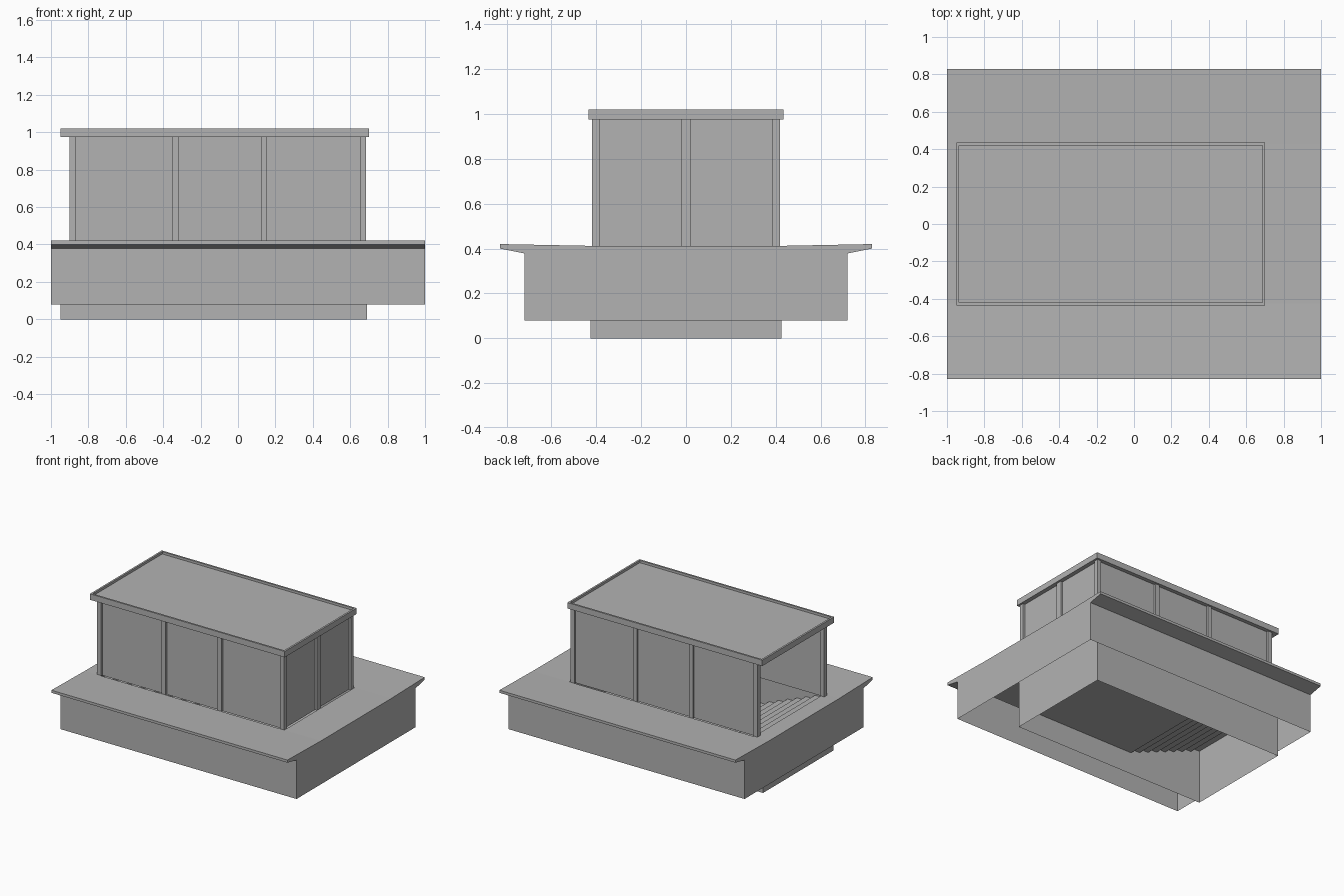
import bpy, bmesh

cube = bpy.data.objects.get("Cube")
if cube:
    bpy.data.objects.remove(cube)

grey = bpy.data.materials.new("plain_grey")
grey.use_nodes = True
grey.diffuse_color = (0.45, 0.45, 0.45, 1)
grey.node_tree.nodes["Principled BSDF"].inputs["Base Color"].default_value = (0.45, 0.45, 0.45, 1)


def finish(name, bm, fix=True):
    bmesh.ops.remove_doubles(bm, verts=bm.verts, dist=0.0005)
    if fix:
        bmesh.ops.recalc_face_normals(bm, faces=bm.faces)
    mesh = bpy.data.meshes.new(name)
    bm.to_mesh(mesh)
    bm.free()
    mesh.materials.append(grey)
    obj = bpy.data.objects.new(name, mesh)
    bpy.context.collection.objects.link(obj)
    return obj


def face(bm, points):
    return bm.faces.new([bm.verts.new(p) for p in points])


def box(name, x0, x1, y0, y1, z0, z1):
    bm = bmesh.new()
    bmesh.ops.create_cube(bm, size=1)
    for v in bm.verts:
        v.co = (x1 if v.co.x > 0 else x0, y1 if v.co.y > 0 else y0, z1 if v.co.z > 0 else z0)
    return finish(name, bm)


def strip(bm, profile, x0, x1):
    """Sweep an open (y, z) profile along x."""
    for (ya, za), (yb, zb) in zip(profile, profile[1:]):
        face(bm, [(x0, ya, za), (x1, ya, za), (x1, yb, zb), (x0, yb, zb)])


# Main dimensions
X0, X1, W = -0.95, 0.69, 0.425        # stair well
EDGE, DIP, FLOOR = 0.42, 0.412, 0.17  # deck edge, deck centre, lower landing
TOP = 0.98                            # underside of roof

# Pavement deck with a stair opening, sloped soffits and an open-bottomed skirt
bm = bmesh.new()
xs, ys = [-1, X0, X1, 1], [-0.83, -W, W, 0.83]
height = lambda y: EDGE if abs(y) > 0.5 else DIP
for i in range(3):
    for j in range(3):
        if (i, j) != (1, 1):
            corners = [(xs[i], ys[j]), (xs[i + 1], ys[j]), (xs[i + 1], ys[j + 1]), (xs[i], ys[j + 1])]
            face(bm, [(x, y, height(y)) for x, y in corners])
side = [(0.83, EDGE), (0.83, 0.40), (0.72, 0.378), (0.72, 0.08)]
mirrored = [(-y, z) for y, z in side]
strip(bm, side, -1, 1)
strip(bm, mirrored, -1, 1)
outline = side + mirrored[::-1] + [(-W, DIP), (W, DIP)]
for x in (-1, 1):
    face(bm, [(x, y, z) for y, z in outline])
finish("pavement_deck", bm)

# Walls of the stair well, open at the bottom
bm = bmesh.new()
loop = [(X0, -W), (X1, -W), (X1, W), (X0, W)]
for (xa, ya), (xb, yb) in zip(loop, loop[1:] + loop[:1]):
    face(bm, [(xa, ya, 0), (xb, yb, 0), (xb, yb, DIP), (xa, ya, DIP)])
finish("stair_well", bm, fix=False)

# Stairs going down to the landing
bm = bmesh.new()
steps, run = 8, 0.0775
rise = (DIP - FLOOR) / steps
path = [(X0, DIP)]
for s in range(steps):
    x, z = X0 + s * run, DIP - s * rise
    path += [(x + run, z), (x + run, z - rise)]
path.append((X1, FLOOR))
for (xa, za), (xb, zb) in zip(path, path[1:]):
    if (xa, za) != (xb, zb):
        face(bm, [(xa, -W, za), (xb, -W, zb), (xb, W, zb), (xa, W, za)])
finish("stairs_and_landing", bm, fix=False)

# Posts along both long sides
P = 0.034
for x in (-0.90, -0.352, 0.122, 0.651):
    for name, y in (("front_post", -0.42), ("back_post", 0.42 - P)):
        box(name, x, x + P, y, y + P, DIP - 0.005, TOP)
box("end_post", 0.651, 0.685, -0.023, 0.023, DIP - 0.005, TOP)

# Thin wall panels between the posts; the stair end stays open
for name, y in (("front_panel", -0.405), ("back_panel", 0.397)):
    box(name, -0.885, 0.668, y, y + 0.008, DIP - 0.005, TOP)
box("end_panel", 0.66, 0.668, -0.4, 0.4, DIP - 0.005, TOP)

# Flat roof with a raised rim
roof = box("roof", X0, 0.70, -0.435, 0.435, 0.975, 1.02)
bm = bmesh.new()
bm.from_mesh(roof.data)
top = max(bm.faces, key=lambda f: f.calc_center_median().z)
bmesh.ops.inset_region(bm, faces=[top], thickness=0.02)
inner = bmesh.ops.extrude_discrete_faces(bm, faces=[top])["faces"]
bmesh.ops.translate(bm, verts=inner[0].verts, vec=(0, 0, -0.018))
bm.to_mesh(roof.data)
bm.free()
